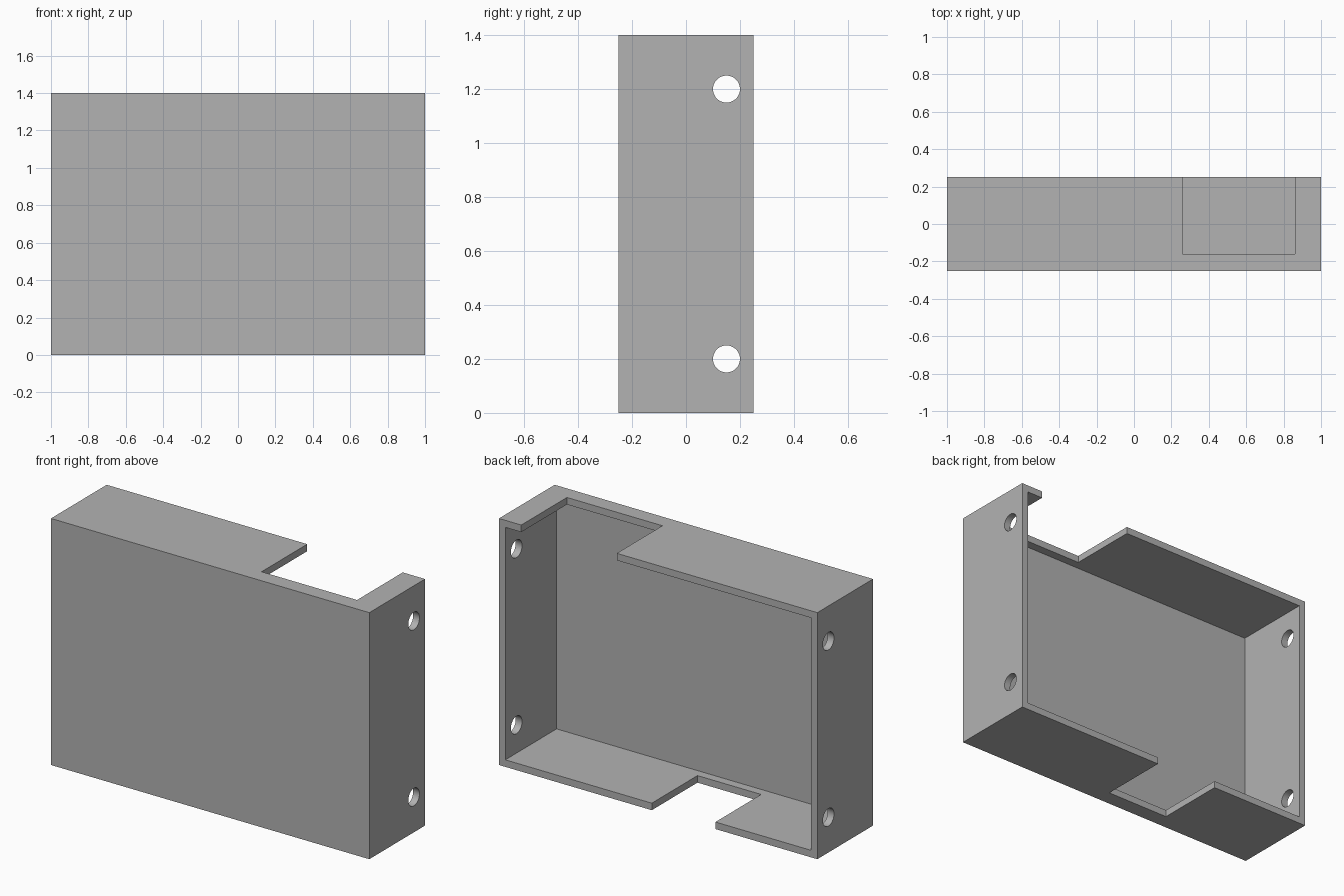
import bpy
import math

if "Cube" in bpy.data.objects:
    bpy.data.objects.remove(bpy.data.objects["Cube"])

WIDTH, DEPTH, HEIGHT, WALL = 2.0, 0.5, 1.4, 0.04
BACK = DEPTH / 2
OVER = 0.1  # how far cutters stick out past the shell

grey = bpy.data.materials.new("plain_grey")
grey.use_nodes = True
colour = (0.448, 0.448, 0.448, 1)
grey.diffuse_color = colour
grey.node_tree.nodes["Principled BSDF"].inputs["Base Color"].default_value = colour


def box(name, low, high):
    """Box between two opposite corners."""
    centre = [(a + b) / 2 for a, b in zip(low, high)]
    bpy.ops.mesh.primitive_cube_add(size=1, location=centre)
    obj = bpy.context.object
    obj.name = name
    obj.scale = [b - a for a, b in zip(low, high)]
    bpy.ops.object.transform_apply(location=True, rotation=False, scale=True)
    return obj


def cut(target, cutter):
    """Subtract the cutter from the target, then drop the cutter."""
    cutter.hide_render = True
    mod = target.modifiers.new(cutter.name, "BOOLEAN")
    mod.operation = "DIFFERENCE"
    mod.solver = "EXACT"
    mod.object = cutter
    bpy.ops.object.select_all(action="DESELECT")
    target.select_set(True)
    bpy.context.view_layer.objects.active = target
    bpy.ops.object.modifier_apply(modifier=mod.name)
    bpy.data.objects.remove(cutter)


# Outer shell
case = box("open_back_case", (-WIDTH / 2, -BACK, 0), (WIDTH / 2, BACK, HEIGHT))
case.data.materials.append(grey)

# Hollow, open at the back
cut(case, box("cavity",
              (-WIDTH / 2 + WALL, -BACK + WALL, WALL),
              (WIDTH / 2 - WALL, BACK + OVER, HEIGHT - WALL)))

# Notches in the top and bottom walls: x start, x end, wall height
for name, x0, x1, z in (("top_notch", 0.26, 0.86, HEIGHT),
                        ("bottom_notch", -0.36, 0.04, 0)):
    cut(case, box(name, (x0, -0.16, z - OVER), (x1, BACK + OVER, z + OVER)))

# Screw holes through both side walls
for z in (0.2, HEIGHT - 0.2):
    bpy.ops.mesh.primitive_cylinder_add(
        vertices=48, radius=0.05, depth=WIDTH + OVER,
        location=(0, 0.15, z), rotation=(0, math.pi / 2, 0))
    bpy.context.object.name = "screw_hole"
    cut(case, bpy.context.object)

bpy.ops.object.shade_smooth_by_angle(angle=math.radians(30))
